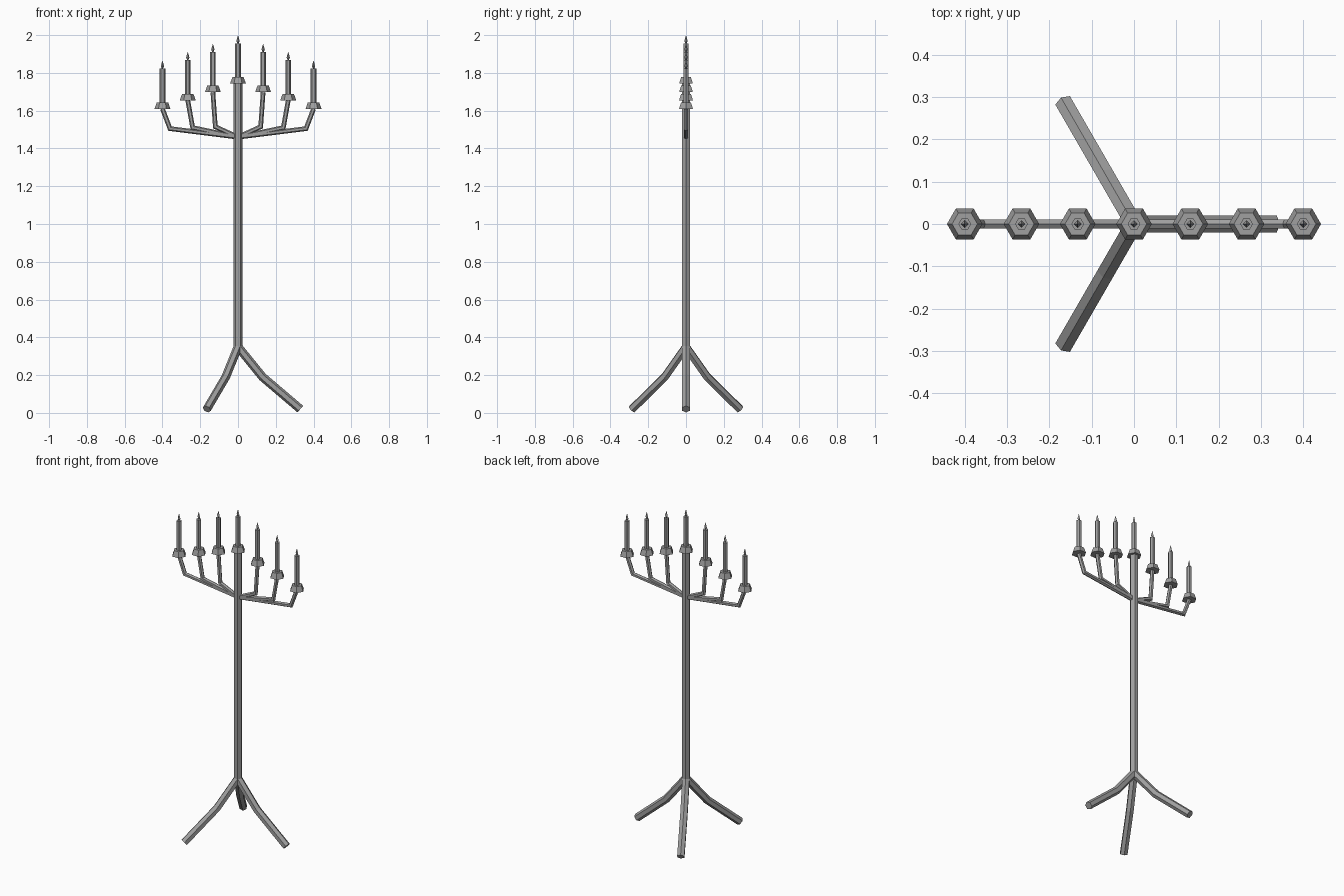
import bpy
import bmesh
from math import cos, sin, tau
from mathutils import Vector

cube = bpy.data.objects.get("Cube")
if cube:
    bpy.data.objects.remove(cube, do_unlink=True)

metal = bpy.data.materials.new("grey metal")
metal.use_nodes = True
GREY = (0.35, 0.35, 0.35, 1)
metal.diffuse_color = GREY
metal.node_tree.nodes["Principled BSDF"].inputs["Base Color"].default_value = GREY


def loft(name, rings):
    """Skin a list of equal-sized closed rings and cap both ends."""
    bm = bmesh.new()
    loops = [[bm.verts.new(p) for p in ring] for ring in rings]
    n = len(loops[0])
    for a, b in zip(loops, loops[1:]):
        for i in range(n):
            j = (i + 1) % n
            bm.faces.new((a[i], a[j], b[j], b[i]))
    bm.faces.new(loops[0])
    bm.faces.new(loops[-1])
    bmesh.ops.remove_doubles(bm, verts=bm.verts, dist=0.0001)
    bmesh.ops.recalc_face_normals(bm, faces=bm.faces)
    mesh = bpy.data.meshes.new(name)
    bm.to_mesh(mesh)
    bm.free()
    mesh.materials.append(metal)
    obj = bpy.data.objects.new(name, mesh)
    bpy.context.collection.objects.link(obj)
    return obj


def turned(name, x, profile, sides=6):
    """Upright part from (radius, height) pairs."""
    return loft(name, [[(x + r * cos(tau * i / sides), r * sin(tau * i / sides), z)
                        for i in range(sides)] for r, z in profile])


def bent_bar(name, path, radius, angle=0):
    """Six-sided mitred bar along (distance, height) points, turned about z."""
    out = Vector((cos(angle), sin(angle), 0))
    side = Vector((-sin(angle), cos(angle), 0))
    pts = [out * d + Vector((0, 0, z)) for d, z in path]
    dirs = [(b - a).normalized() for a, b in zip(pts, pts[1:])]
    rings = []
    for k, p in enumerate(pts):
        before, after = dirs[max(k - 1, 0)], dirs[min(k, len(dirs) - 1)]
        tangent = (before + after).normalized()
        up = tangent.cross(side) / tangent.dot(after)
        rings.append([p + radius * (up * cos(tau * i / 6) + side * sin(tau * i / 6))
                      for i in range(6)])
    return loft(name, rings)


# Post and three splayed legs
turned("post", 0, [(0.025, 0.35), (0.025, 1.75)])
for k in range(3):
    bent_bar(f"leg_{k + 1}", [(0, 0.35), (0.13, 0.19), (0.33, 0.02)], 0.023, tau * k / 3)


# Cup, candle and flame
def candle_set(name, x, z):
    turned(f"{name}_cup", x, [(0.042, z), (0.03, z + 0.034)])
    turned(f"{name}_candle", x, [(0.015, z + 0.03), (0.015, z + 0.212)])
    turned(f"{name}_flame", x, [(0.003, z + 0.212), (0.009, z + 0.226), (0, z + 0.257)], 4)


candle_set("centre", 0, 1.743)

# Mirrored arms: elbow distance, elbow height, cup distance, cup height
ARMS = {"inner": (0.12, 1.515, 0.133, 1.698),
        "middle": (0.24, 1.51, 0.266, 1.655),
        "outer": (0.36, 1.505, 0.4, 1.61)}
for label, (ex, ez, cx, cz) in ARMS.items():
    for side_name, sign in (("left", 1), ("right", -1)):
        name = f"{side_name}_{label}"
        bent_bar(f"{name}_arm", [(0, 1.46), (ex, ez), (cx, cz)], 0.0125,
                 0 if sign > 0 else tau / 2)
        candle_set(name, sign * cx, cz)
